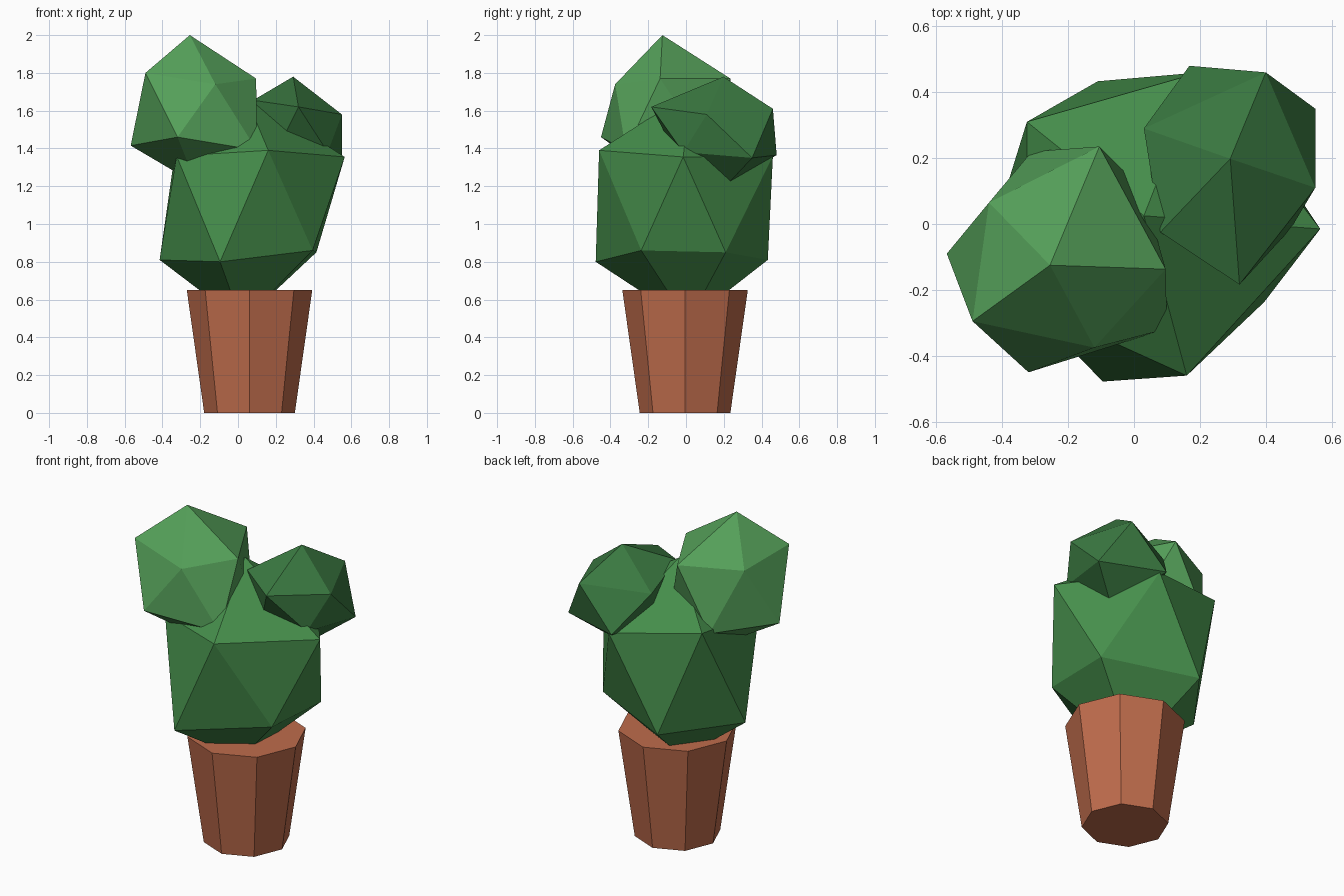
import bpy, bmesh


def material(name, rgb):
    m = bpy.data.materials.new(name)
    m.diffuse_color = (*rgb, 1)
    return m


def finish(name, bm, mat):
    bmesh.ops.recalc_face_normals(bm, faces=bm.faces)
    me = bpy.data.meshes.new(name)
    bm.to_mesh(me)
    bm.free()
    me.materials.append(mat)
    ob = bpy.data.objects.new(name, me)
    bpy.context.collection.objects.link(ob)
    return ob


def leaf_clump(name, bottom, lower, upper, top, mat):
    """Irregular icosahedron: two poles and two staggered rings of five."""
    bm = bmesh.new()
    b, t = bm.verts.new(bottom), bm.verts.new(top)
    lo = [bm.verts.new(p) for p in lower]
    up = [bm.verts.new(p) for p in upper]
    for i in range(5):
        j = (i + 1) % 5
        for face in ((b, lo[j], lo[i]), (lo[i], lo[j], up[i]),
                     (up[i], lo[j], up[j]), (up[i], up[j], t)):
            bm.faces.new(face)
    return finish(name, bm, mat)


# Octagonal tapered pot
bm = bmesh.new()
bmesh.ops.create_cone(bm, cap_ends=True, segments=8,
                      radius1=0.24, radius2=0.332, depth=0.65)
bmesh.ops.translate(bm, verts=bm.verts, vec=(0.061, -0.005, 0.325))
finish("pot", bm, material("terracotta", (0.52, 0.15, 0.072)))

# Main foliage, sunk into the pot
leaf_clump("main_foliage", (0.02, 0.01, 0.48),
           [(-0.095, -0.478, 0.80), (0.395, -0.237, 0.86), (0.415, 0.21, 0.85),
            (-0.11, 0.433, 0.81), (-0.415, 0.02, 0.81)],
           [(0.16, -0.46, 1.39), (0.565, -0.015, 1.355), (0.20, 0.46, 1.36),
            (-0.325, 0.31, 1.44), (-0.325, -0.24, 1.36)],
           (0.03, 0.025, 1.70), material("leaf_mid", (0.06, 0.27, 0.07)))

# Upper left clump
leaf_clump("left_foliage", (-0.22, -0.10, 1.21),
           [(-0.32, -0.45, 1.46), (0.10, -0.318, 1.39), (0.03, 0.10, 1.42),
            (-0.31, 0.22, 1.40), (-0.568, -0.09, 1.415)],
           [(-0.12, -0.375, 1.74), (0.096, -0.137, 1.77), (-0.105, 0.235, 1.77),
            (-0.44, 0.065, 1.76), (-0.49, -0.295, 1.80)],
           (-0.255, -0.125, 2.0), material("leaf_light", (0.09, 0.35, 0.10)))

# Upper right clump
leaf_clump("right_foliage", (0.34, 0.21, 1.20),
           [(0.22, -0.08, 1.42), (0.475, -0.015, 1.38), (0.55, 0.35, 1.35),
            (0.168, 0.48, 1.365), (0.05, 0.20, 1.36)],
           [(0.32, -0.184, 1.62), (0.55, 0.11, 1.58), (0.40, 0.46, 1.61),
            (0.03, 0.29, 1.58), (0.08, -0.025, 1.655)],
           (0.292, 0.198, 1.78), material("leaf_dark", (0.042, 0.19, 0.052)))
